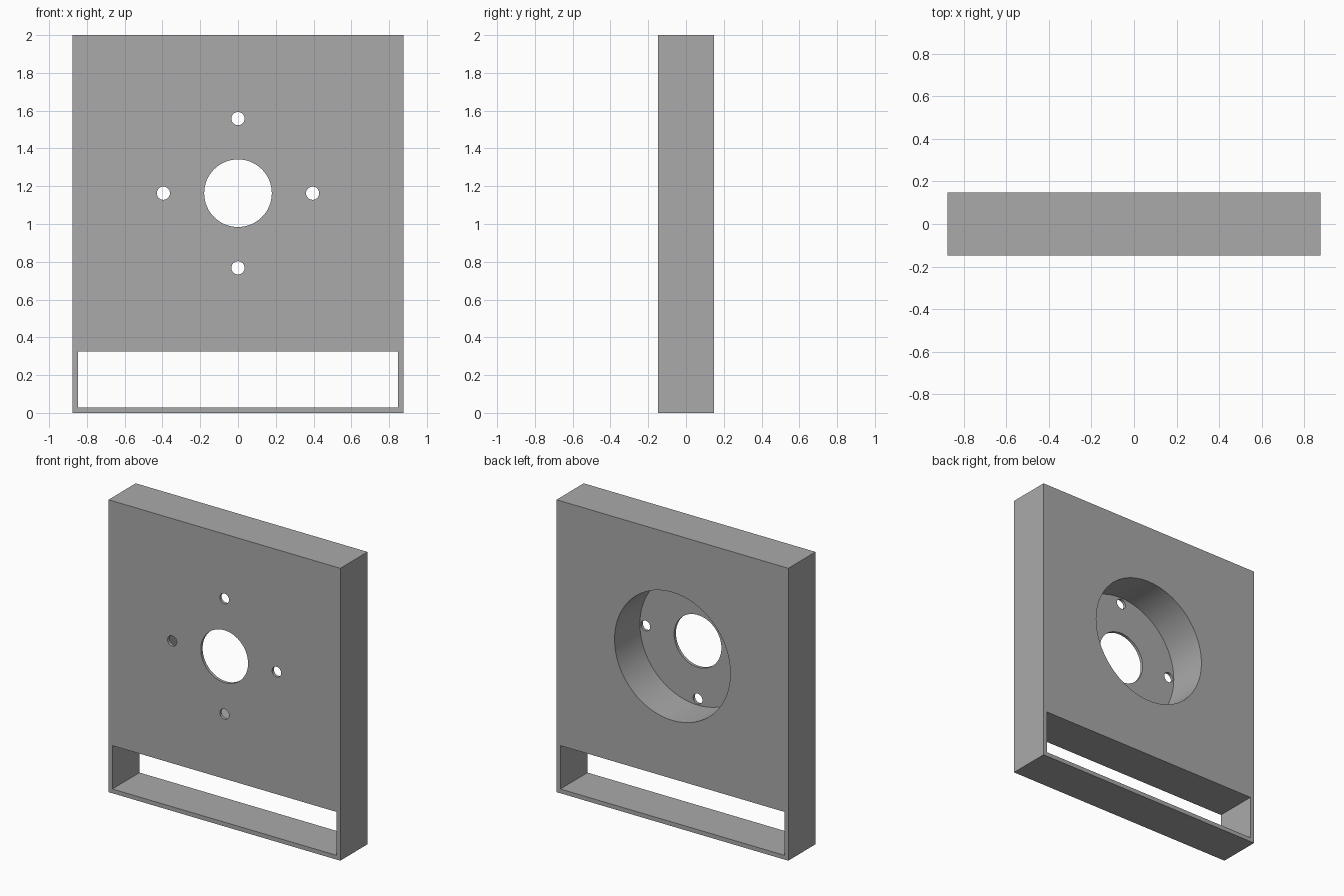
import bpy
import math

cube = bpy.data.objects.get("Cube")
if cube:
    bpy.data.objects.remove(cube, do_unlink=True)

WIDTH, DEPTH, HEIGHT = 1.754, 0.294, 2.0
WALL = 0.029          # rim around the slot
FLOOR = 0.02          # thin web left in front of the round pocket
CENTRE_Z = 1.163
FRONT = -DEPTH / 2

grey = bpy.data.materials.new("plain grey")
grey.use_nodes = True
colour = (0.4, 0.4, 0.4, 1)
grey.diffuse_color = colour
grey.node_tree.nodes["Principled BSDF"].inputs["Base Color"].default_value = colour


def box(name, size, centre):
    bpy.ops.mesh.primitive_cube_add(size=1, location=centre)
    ob = bpy.context.object
    ob.name = name
    ob.scale = size
    bpy.ops.object.transform_apply(location=True, rotation=True, scale=True)
    return ob


def bore(name, radius, x, z, y0, y1, sides):
    bpy.ops.mesh.primitive_cylinder_add(
        vertices=sides, radius=radius, depth=y1 - y0,
        location=(x, (y0 + y1) / 2, z), rotation=(math.pi / 2, 0, 0))
    ob = bpy.context.object
    ob.name = name
    bpy.ops.object.transform_apply(location=True, rotation=True, scale=True)
    return ob


def cut(target, cutter):
    cutter.hide_render = True
    mod = target.modifiers.new("cut", "BOOLEAN")
    mod.operation = "DIFFERENCE"
    mod.solver = "EXACT"
    mod.object = cutter
    bpy.context.view_layer.objects.active = target
    bpy.ops.object.modifier_apply(modifier=mod.name)
    bpy.data.objects.remove(cutter, do_unlink=True)


# Main slab
plate = box("mounting_plate", (WIDTH, DEPTH, HEIGHT), (0, 0, HEIGHT / 2))
plate.data.materials.append(grey)

# Wide slot through the bottom
slot_top = 0.326
cut(plate, box("slot_cutter", (WIDTH - 2 * WALL, 1, slot_top - WALL),
               (0, 0, (slot_top + WALL) / 2)))

# Round pocket sunk from the back, then the centre hole
cut(plate, bore("pocket_cutter", 0.438, 0, CENTRE_Z, FRONT + FLOOR, 0.5, 96))
cut(plate, bore("centre_hole_cutter", 0.179, 0, CENTRE_Z, -0.5, 0.5, 64))

# Four screw holes around the centre
for i in range(4):
    a = i * math.pi / 2
    cut(plate, bore("screw_hole_cutter", 0.035, 0.395 * math.cos(a),
                    CENTRE_Z + 0.395 * math.sin(a), -0.5, 0.5, 32))

# Smooth bores with crisp edges
bpy.ops.object.select_all(action="DESELECT")
plate.select_set(True)
bpy.context.view_layer.objects.active = plate
bpy.ops.object.shade_smooth_by_angle(angle=math.radians(30))
